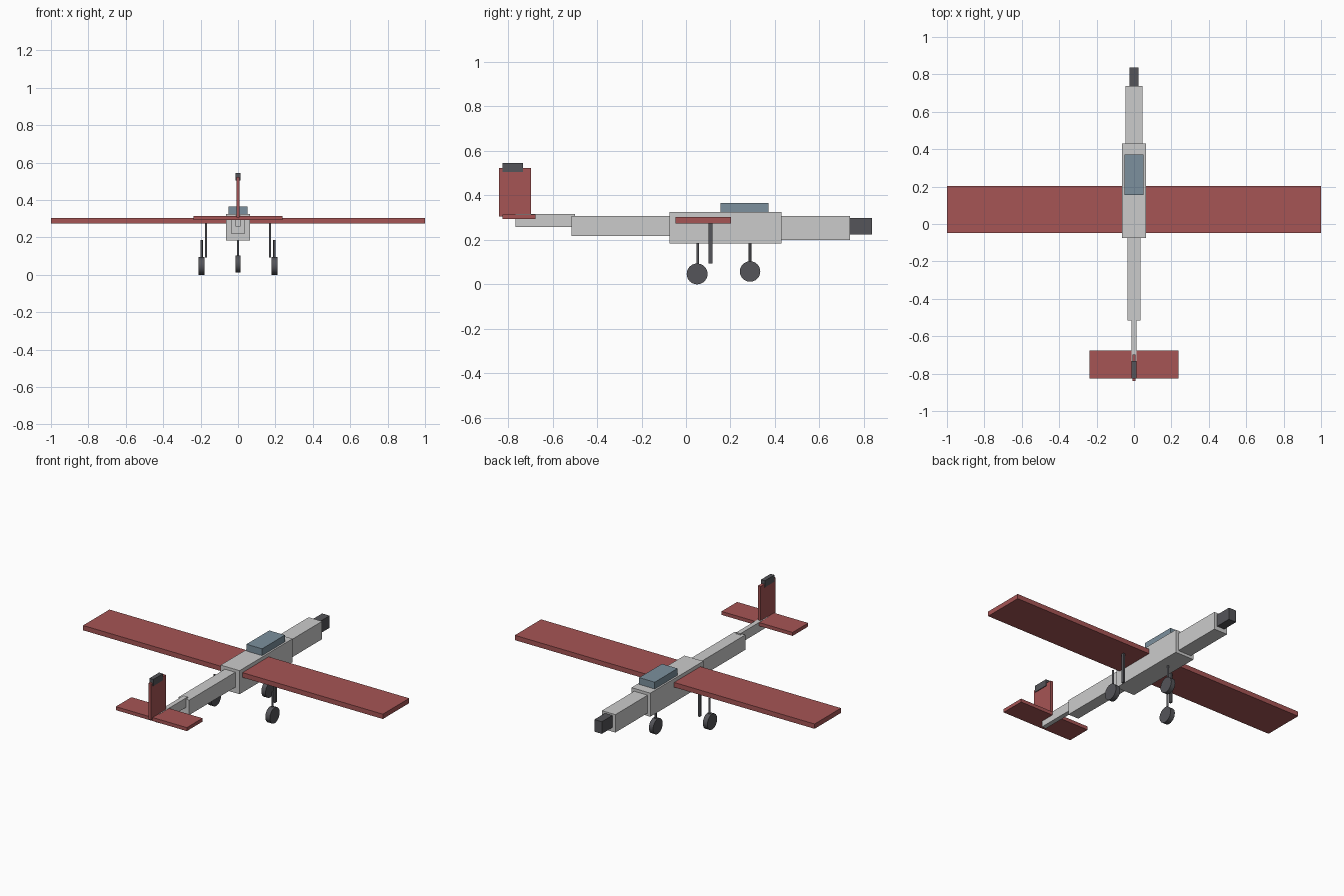
import bpy, math

if "Cube" in bpy.data.objects:
    bpy.data.objects.remove(bpy.data.objects["Cube"])


def material(name, rgb):
    m = bpy.data.materials.new(name)
    m.diffuse_color = (*rgb, 1)
    m.use_nodes = True
    m.node_tree.nodes["Principled BSDF"].inputs["Base Color"].default_value = m.diffuse_color
    return m


RED = material("red", (0.38, 0.09, 0.09))
DARK = material("dark", (0.09, 0.09, 0.1))
BLUE = material("blue", (0.2, 0.28, 0.34))


def box(name, x, y, z, mat=None):
    """Box spanning the given (min, max) ranges."""
    spans = (x, y, z)
    bpy.ops.mesh.primitive_cube_add(size=1, location=[(a + b) / 2 for a, b in spans])
    o = bpy.context.object
    o.name = name
    o.scale = [b - a for a, b in spans]
    bpy.ops.object.transform_apply(location=False, rotation=False, scale=True)
    if mat:
        o.data.materials.append(mat)
    return o


def cylinder(name, radius, depth, loc, sides, sideways=False):
    rot = (0, math.pi / 2, 0) if sideways else (0, 0, 0)
    bpy.ops.mesh.primitive_cylinder_add(vertices=sides, radius=radius, depth=depth,
                                        location=loc, rotation=rot)
    o = bpy.context.object
    o.name = name
    o.data.materials.append(DARK)
    bpy.ops.object.shade_smooth_by_angle()


def centred(name, half, y, z, mat=None):
    return box(name, (-half, half), y, z, mat)


# Fuselage sections, nose to tail
centred("nose_sensor", 0.025, (0.735, 0.837), (0.225, 0.298), DARK)
centred("front_fuselage", 0.045, (0.43, 0.737), (0.20, 0.308))
centred("main_fuselage", 0.063, (-0.075, 0.43), (0.183, 0.325))
centred("rear_fuselage", 0.035, (-0.515, -0.075), (0.218, 0.308))
centred("tail_boom", 0.014, (-0.767, -0.498), (0.259, 0.316))
centred("canopy", 0.052, (0.155, 0.372), (0.32, 0.366), BLUE)

# Wing and tail
centred("wing", 1.0, (-0.048, 0.203), (0.274, 0.303), RED)
centred("tailplane", 0.237, (-0.826, -0.677), (0.294, 0.315), RED)
centred("fin", 0.009, (-0.84, -0.698), (0.305, 0.523), RED)
centred("fin_cap", 0.013, (-0.825, -0.733), (0.505, 0.545), DARK)

# Landing gear
cylinder("nose_wheel", 0.046, 0.028, (0, 0.288, 0.058), 24, True)
cylinder("nose_strut", 0.006, 0.11, (0, 0.288, 0.135), 12)
for side, s in (("left", -1), ("right", 1)):
    cylinder(side + "_wheel", 0.047, 0.03, (s * 0.195, 0.05, 0.047), 24, True)
    cylinder(side + "_wheel_strut", 0.006, 0.11, (s * 0.194, 0.053, 0.13), 12)
    box(side + "_wing_pylon", (s * 0.17 - 0.0055, s * 0.17 + 0.0055),
        (0.101, 0.119), (0.093, 0.28), DARK)
